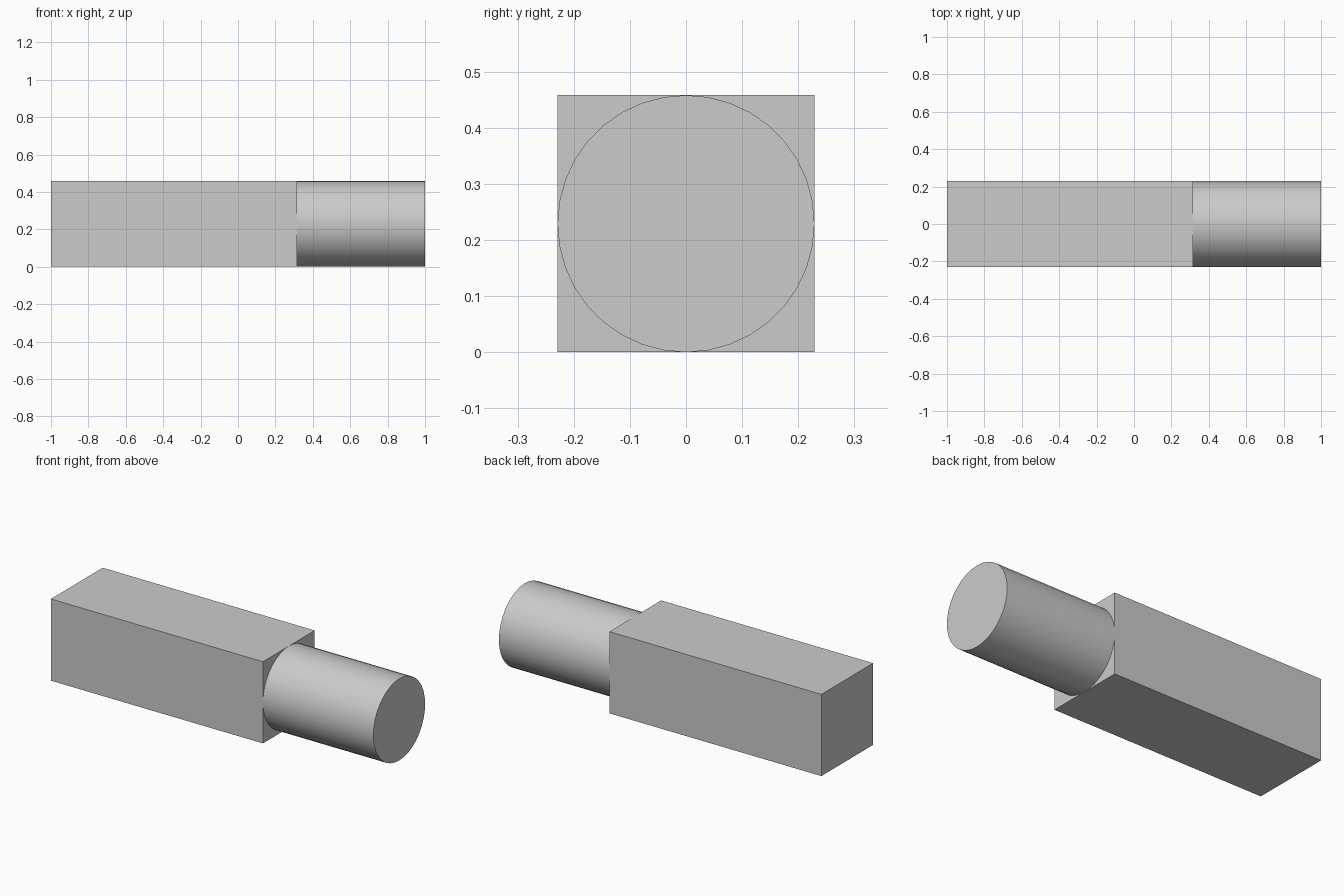
import bpy
import math

if "Cube" in bpy.data.objects:
    bpy.data.objects.remove(bpy.data.objects["Cube"])

HALF = 0.229      # half width of the block and radius of the peg
JOINT = 0.315     # x where the block meets the peg

grey = bpy.data.materials.new("light_grey")
grey.diffuse_color = (0.6, 0.6, 0.6, 1.0)
grey.use_nodes = True
grey.node_tree.nodes["Principled BSDF"].inputs["Base Color"].default_value = grey.diffuse_color


def finish(name):
    obj = bpy.context.object
    obj.name = name
    obj.data.materials.append(grey)
    bpy.ops.object.transform_apply(location=False, rotation=True, scale=True)
    return obj


# Square block
bpy.ops.mesh.primitive_cube_add(size=1, location=((JOINT - 1) / 2, 0, HALF))
bpy.context.object.scale = (JOINT + 1, 2 * HALF, 2 * HALF)
finish("square_block")

# Round peg on the right-hand end
bpy.ops.mesh.primitive_cylinder_add(
    vertices=36, radius=HALF, depth=1 - JOINT,
    location=((JOINT + 1) / 2, 0, HALF), rotation=(0, math.pi / 2, 0))
finish("round_peg")
bpy.ops.object.shade_smooth_by_angle(angle=math.radians(30))
